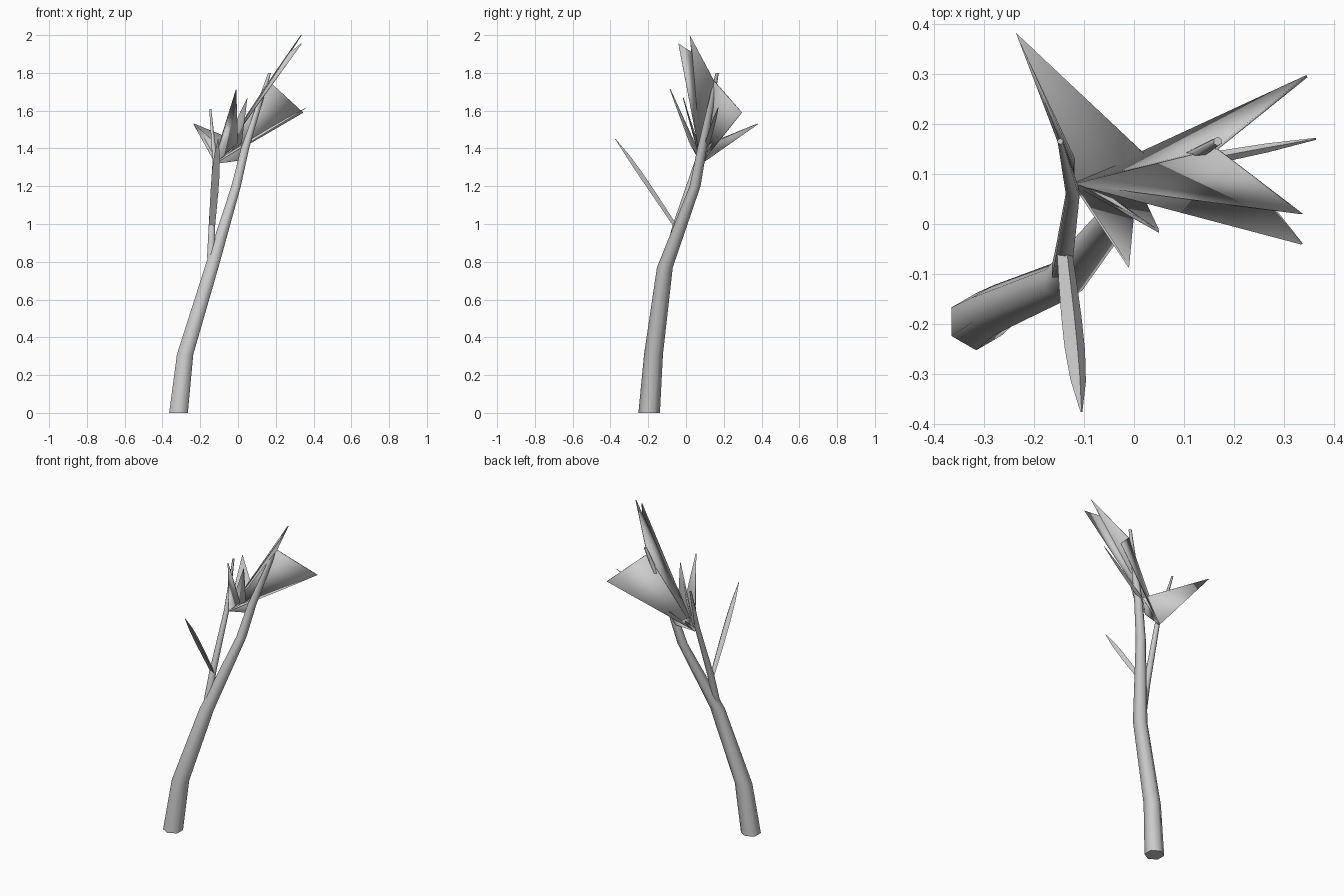
import bpy, bmesh, math
from mathutils import Vector

if "Cube" in bpy.data.objects:
    bpy.data.objects.remove(bpy.data.objects["Cube"], do_unlink=True)

grey = bpy.data.materials.new("plain grey")
grey.use_nodes = True
COLOUR = (0.6, 0.6, 0.6, 1)
grey.diffuse_color = COLOUR
grey.node_tree.nodes["Principled BSDF"].inputs["Base Color"].default_value = COLOUR


def finish(name, bm, angle=50):
    bmesh.ops.recalc_face_normals(bm, faces=bm.faces[:])
    mesh = bpy.data.meshes.new(name)
    bm.to_mesh(mesh)
    bm.free()
    mesh.materials.append(grey)
    ob = bpy.data.objects.new(name, mesh)
    bpy.context.collection.objects.link(ob)
    bpy.ops.object.select_all(action='DESELECT')
    ob.select_set(True)
    bpy.context.view_layer.objects.active = ob
    bpy.ops.object.shade_smooth_by_angle(angle=math.radians(angle))
    return ob


def loft(name, rings, angle=50):
    """Skin a list of equal-sized rings and cap both ends."""
    bm = bmesh.new()
    loops = [[bm.verts.new(p) for p in ring] for ring in rings]
    n = len(loops[0])
    for a, b in zip(loops, loops[1:]):
        for i in range(n):
            j = (i + 1) % n
            bm.faces.new((a[i], a[j], b[j], b[i]))
    bm.faces.new(loops[0])
    bm.faces.new(loops[-1])
    return finish(name, bm, angle)


def tube(name, path, sides=6):
    """Tapering stalk along (x, y, z, radius) points."""
    rings = []
    for x, y, z, r in path:
        turn = [math.tau * (i + 0.5) / sides for i in range(sides)]
        rings.append([(x + r * math.cos(t), y + r * math.sin(t), z) for t in turn])
    return loft(name, rings, 65)


def petal(name, outline, fold=None):
    """Thin sheet fanned from the first outline point, with an optional folded flap."""
    bm = bmesh.new()
    v = [bm.verts.new(p) for p in outline]
    for a, b in zip(v[1:], v[2:]):
        bm.faces.new((v[0], a, b))
    if fold:
        bm.faces.new((v[1], v[0], bm.verts.new(fold)))
    ob = finish(name, bm, 30)
    solid = ob.modifiers.new("thickness", 'SOLIDIFY')
    solid.thickness = 0.005
    solid.offset = 0
    return ob


def blade(name, start, end, widths, ridge):
    """Narrow leaf with a raised ridge; widths run from base to tip."""
    start, end, ridge = Vector(start), Vector(end), Vector(ridge)
    across = (end - start).cross(ridge).normalized()
    rings = []
    for i, w in enumerate(widths):
        c = start.lerp(end, i / (len(widths) - 1))
        rings.append([c - across * w, c + ridge * w, c + across * w])
    return loft(name, rings, 20)


# Stalks
tube("main_stem", [(-0.315, -0.195, 0, 0.057), (-0.28, -0.172, 0.31, 0.05),
                   (-0.14, -0.112, 0.77, 0.042), (-0.01, 0.048, 1.2, 0.029),
                   (0.037, 0.085, 1.4, 0.025), (0.167, 0.165, 1.8, 0.009)])
tube("side_stem", [(-0.145, -0.095, 0.82, 0.022), (-0.138, -0.052, 0.99, 0.02),
                   (-0.122, 0.06, 1.33, 0.015), (-0.147, 0.165, 1.61, 0.006)])

# Lone leaf at the fork
blade("front_leaf", (-0.138, -0.06, 0.985), (-0.105, -0.375, 1.45),
      (0.016, 0.019, 0.021, 0.021, 0.016, 0.002), (0.2, 0.75, 0.5))

# Petals fanning out of the side stem
BASE = (-0.12, 0.08, 1.32)
TOP = (0.165, 0.15, 1.755)
petal("upper_petal", [BASE, (0.335, -0.04, 1.955), (0.28, 0.03, 1.91),
                      (0.335, 0.02, 2.0), TOP])
petal("left_petal", [BASE, (0.345, 0.295, 1.59), TOP])
petal("back_petal", [BASE, (-0.235, 0.38, 1.53), (0.04, 0.12, 1.42), (0.0, 0.1, 1.335)],
      (-0.12, 0.13, 1.43))
petal("front_petal", [BASE, (-0.01, -0.085, 1.715), (0.0, 0.02, 1.43)],
      (-0.1, 0.05, 1.42))
petal("small_petal", [BASE, (0.05, -0.015, 1.67), (0.02, 0.05, 1.43)],
      (-0.04, 0.05, 1.47))
blade("narrow_petal", BASE, (0.363, 0.17, 1.615),
      (0.008, 0.011, 0.013, 0.012, 0.009, 0.002), (-0.4, 0, 0.9))
